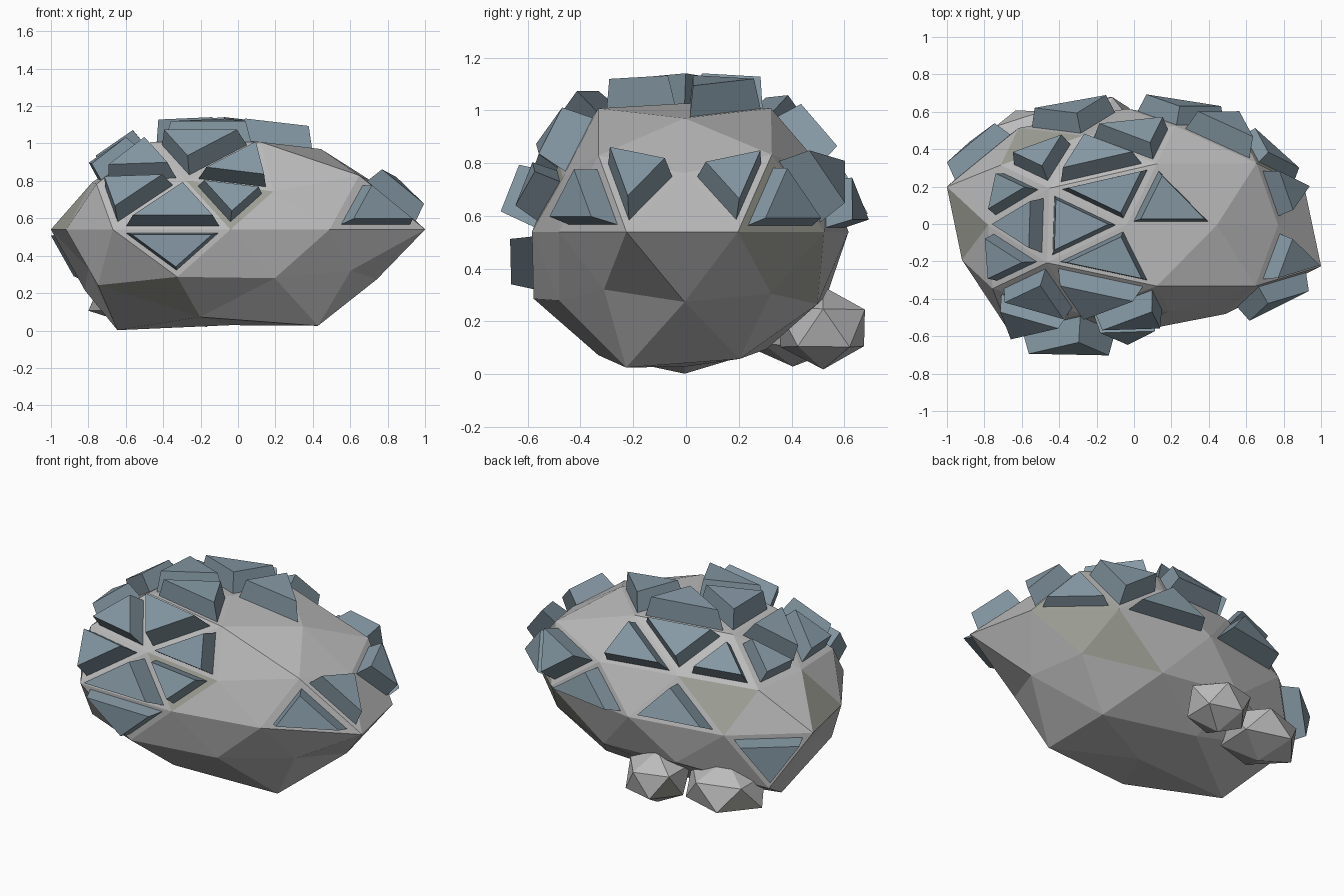
import bpy, bmesh, math, random
from mathutils import Vector

if "Cube" in bpy.data.objects:
    bpy.data.objects.remove(bpy.data.objects["Cube"])

random.seed(4)


def material(name, r, g, b):
    m = bpy.data.materials.new(name)
    m.diffuse_color = (r, g, b, 1)
    m.use_nodes = True
    m.node_tree.nodes["Principled BSDF"].inputs["Base Color"].default_value = m.diffuse_color
    return m


ROCK = material("grey rock", 0.50, 0.50, 0.50)
MOSS = material("olive grey rock", 0.35, 0.36, 0.31)
SLATE = material("blue slate", 0.235, 0.315, 0.37)


def finish(bm, name, mats):
    bmesh.ops.recalc_face_normals(bm, faces=bm.faces)
    me = bpy.data.meshes.new(name)
    bm.to_mesh(me)
    bm.free()
    for m in mats:
        me.materials.append(m)
    ob = bpy.data.objects.new(name, me)
    bpy.context.collection.objects.link(ob)
    return ob


# Boulder: icosphere stretched to an ellipsoid, each vertex pushed in or out.
# Vertices are numbered ring by ring from the top, counter-clockwise from +x.
CENTRE = Vector((-0.04, -0.005, 0.54))
AXES = Vector((1.0, 0.654, 0.55))
RADII = [
    0.885,
    0.92, 1.0, 0.97, 1.0, 1.0,
    1.01, 0.90, 0.87, 0.90, 1.0,
    0.906, 0.95, 0.93, 0.99, 0.83,
    1.0, 1.0, 0.95, 0.98, 1.01, 0.925, 1.07, 0.885, 0.90, 1.094,
    0.95, 0.97, 0.85, 1.03, 0.89,
    0.92, 0.95, 0.95, 1.13, 0.90,
    1.03, 0.95, 1.15, 1.0, 1.10,
    0.93,
]
# Ring order of the lower mid ring puts the back-left vertex third
RADII[33], RADII[34] = 1.13, 1.03


def ring_key(v):
    x, y, z = v.co.normalized()
    angle = 0 if abs(z) > 0.99 else round(math.degrees(math.atan2(y, x))) % 360
    return (-round(z, 2) + 0.0, angle)


bm = bmesh.new()
bmesh.ops.create_icosphere(bm, subdivisions=2, radius=1)
ordered = sorted(bm.verts, key=ring_key)
number = {v: i for i, v in enumerate(ordered)}
for v, r in zip(ordered, RADII):
    v.co = CENTRE + v.co.normalized() * AXES * r
points = [v.co.copy() for v in ordered]

# Olive facets
mossy = [{6, 16, 17}, {26, 16, 17}, {26, 17, 32}, {7, 13, 19},
         {8, 20, 21}, {9, 15, 23}, {29, 34, 39}]
for f in bm.faces:
    f.material_index = int({number[v] for v in f.verts} in mossy)
finish(bm, "boulder", [ROCK, MOSS])

# Slate plates: tapered prisms on chosen facets (three vertices, size, height)
PLATED = [
    (0, 3, 2, .80, .12), (0, 3, 4, .80, .12), (0, 4, 5, .80, .11),
    (0, 1, 2, .83, .115), (3, 2, 7, .76, .10), (3, 7, 13, .70, .10),
    (3, 13, 8, .70, .09), (3, 4, 8, .74, .11), (4, 8, 14, .74, .10),
    (4, 14, 9, .77, .11), (4, 5, 9, .78, .12), (5, 9, 15, .78, .12),
    (14, 22, 9, .76, .11), (22, 23, 9, .80, .14), (23, 15, 9, .74, .10),
    (22, 23, 29, .80, .085), (25, 24, 10, .73, .10), (11, 10, 25, .75, .10),
    (11, 6, 16, .74, .10), (16, 17, 6, .76, .07), (6, 17, 12, .80, .12),
    (12, 18, 17, .80, .10), (7, 12, 2, .80, .10), (19, 18, 7, .78, .11),
    (20, 19, 33, .78, .10),
]
bm = bmesh.new()
for *tri, size, height in PLATED:
    a, b, c = (points[i] for i in tri)
    mid = (a + b + c) / 3
    n = (b - a).cross(c - a).normalized()
    if n.dot(mid - CENTRE) < 0:
        n = -n
    low = [bm.verts.new(mid + (p - mid) * size - n * 0.01) for p in (a, b, c)]
    top = [bm.verts.new(mid + (p - mid) * size * 0.85 + n * height) for p in (a, b, c)]
    bm.faces.new(low)
    bm.faces.new(top)
    for i in range(3):
        j = (i + 1) % 3
        bm.faces.new((low[i], low[j], top[j], top[i]))
finish(bm, "slate_plates", [SLATE])


# Pebbles at the back foot
def pebble(name, centre, axes, olive_dir):
    bm = bmesh.new()
    bmesh.ops.create_icosphere(bm, subdivisions=1, radius=1)
    for v in bm.verts:
        v.co = Vector(centre) + v.co * Vector(axes) * random.uniform(0.95, 1.08)
    bm.normal_update()
    max(bm.faces, key=lambda f: f.normal.dot(Vector(olive_dir))).material_index = 1
    finish(bm, name, [ROCK, MOSS])


pebble("small_pebble", (-0.17, 0.52, 0.175), (0.20, 0.19, 0.16), (-0.5, 0.7, -0.3))
pebble("large_pebble", (-0.56, 0.405, 0.18), (0.25, 0.225, 0.155), (-0.6, 0.6, -0.3))
